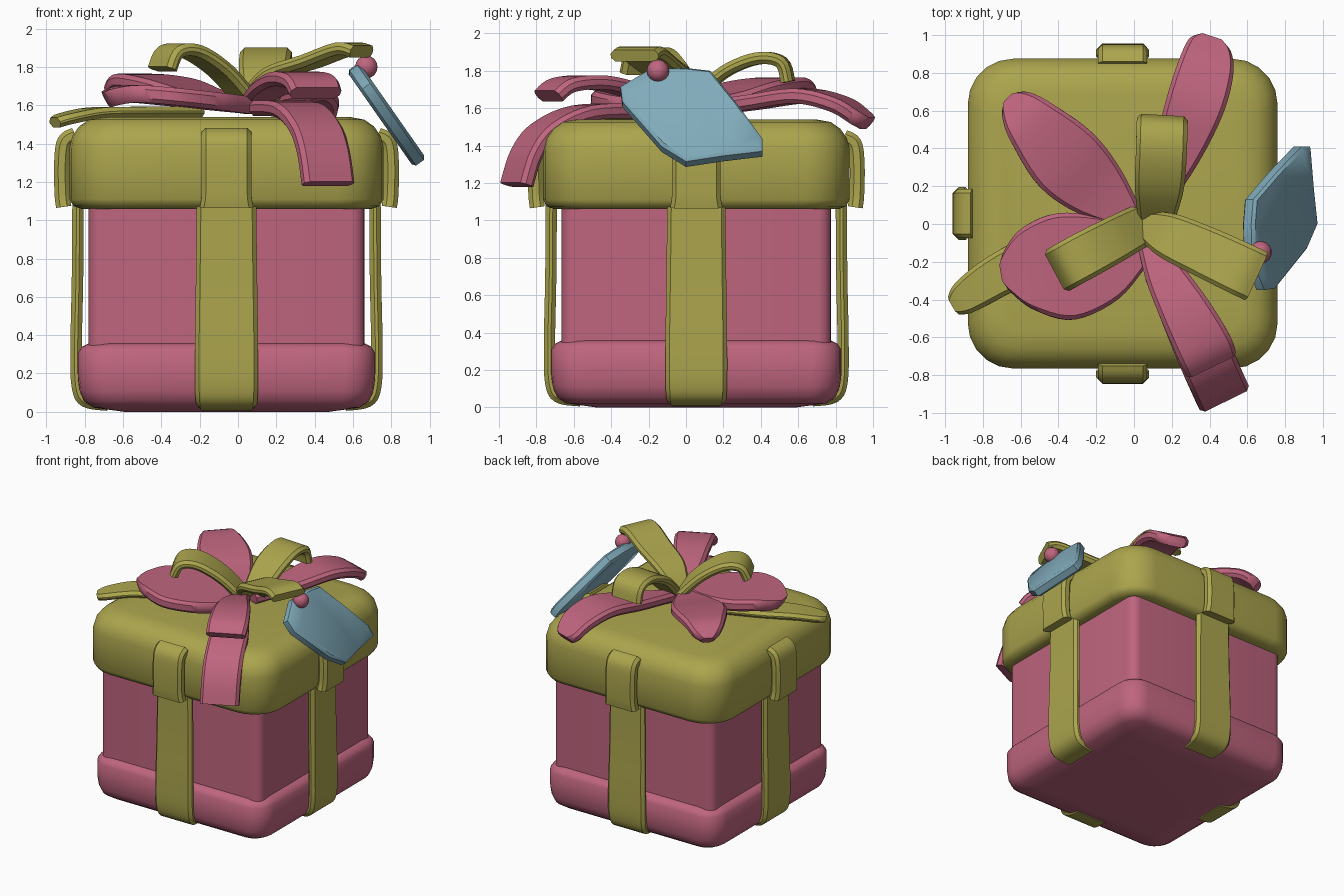
import bpy, bmesh, math
from mathutils import Vector

if "Cube" in bpy.data.objects:
    bpy.data.objects.remove(bpy.data.objects["Cube"])

CX, CY = -0.06, 0.055          # box centre in plan


def material(name, rgb):
    m = bpy.data.materials.new(name)
    m.diffuse_color = (*rgb, 1)
    m.use_nodes = True
    m.node_tree.nodes["Principled BSDF"].inputs["Base Color"].default_value = m.diffuse_color
    return m


PINK = material("rose_pink", (0.52, 0.13, 0.21))
OLIVE = material("olive_yellow", (0.41, 0.375, 0.075))
BLUE = material("dusty_blue", (0.22, 0.41, 0.50))


def finish(bm, name, mat, angle=40):
    bmesh.ops.recalc_face_normals(bm, faces=bm.faces)
    me = bpy.data.meshes.new(name)
    bm.to_mesh(me)
    bm.free()
    me.materials.append(mat)
    ob = bpy.data.objects.new(name, me)
    bpy.context.collection.objects.link(ob)
    bpy.ops.object.select_all(action='DESELECT')
    ob.select_set(True)
    bpy.context.view_layer.objects.active = ob
    bpy.ops.object.shade_smooth_by_angle(angle=math.radians(angle))
    return ob


def loft(name, rings, mat, angle=40):
    """Skin closed rings of points and cap both ends."""
    bm = bmesh.new()
    vs = [[bm.verts.new(p) for p in r] for r in rings]
    n = len(vs[0])
    for a, b in zip(vs, vs[1:]):
        for i in range(n):
            j = (i + 1) % n
            bm.faces.new((a[i], a[j], b[j], b[i]))
    bm.faces.new(vs[0])
    bm.faces.new(vs[-1])
    return finish(bm, name, mat, angle)


def rounded_block(name, half, radius, profile, mat):
    """Rounded square lofted through (inset, z) steps."""
    rings = []
    for inset, z in profile:
        r, c = max(radius - inset * 0.5, 0.03), half - inset
        ring = []
        for q in range(4):
            mid = math.pi / 4 + q * math.pi / 2
            sx, sy = math.copysign(1, math.cos(mid)), math.copysign(1, math.sin(mid))
            for k in range(6):
                a = q * math.pi / 2 + k * math.pi / 10
                ring.append((CX + sx * (c - r) + r * math.cos(a),
                             CY + sy * (c - r) + r * math.sin(a), z))
        rings.append(ring)
    return loft(name, rings, mat)


def spline(pts, steps=5):
    """Catmull-Rom through tuples of any length."""
    P = [pts[0]] + list(pts) + [pts[-1]]
    out = []
    for i in range(1, len(P) - 2):
        for s in range(steps):
            t = s / steps
            out.append([0.5 * (2 * b + (c - a) * t + (2 * a - 5 * b + 4 * c - d) * t * t
                               + (3 * b - a - 3 * c + d) * t ** 3)
                        for a, b, c, d in zip(*P[i - 1:i + 3])])
    out.append(list(pts[-1]))
    return out


def strap(name, pts, thick, mat, side=None):
    """Ribbon along (x, y, z, width) points with bevelled edges."""
    S = spline(pts)
    C = [Vector(p[:3]) for p in S]
    if side is None:
        d = C[-1] - C[0]
        side = Vector((-d.y, d.x, 0)).normalized()
    rings = []
    for i, p in enumerate(C):
        t = (C[min(i + 1, len(C) - 1)] - C[max(i - 1, 0)]).normalized()
        nrm = t.cross(side).normalized()
        w, h = S[i][3] / 2, thick / 2
        b = min(0.022, w * 0.5)
        sec = [(w, h - b), (w - b, h), (b - w, h), (-w, h - b),
               (-w, b - h), (b - w, -h), (w - b, -h), (w, b - h)]
        rings.append([p + side * u + nrm * v for u, v in sec])
    return loft(name, rings, mat)


# Box body, base band and lid
rounded_block("box_body", 0.72, 0.07, [(0, 0.2), (0, 1.1)], PINK)
rounded_block("box_base", 0.775, 0.16,
              [(0.24, 0.0), (0.08, 0.022), (0.03, 0.055), (0.008, 0.11),
               (0.0, 0.18), (0.0, 0.31), (0.02, 0.34), (0.06, 0.36)], PINK)
rounded_block("box_lid", 0.82, 0.24,
              [(0.06, 1.06), (0.02, 1.075), (0.0, 1.11), (0.0, 1.38), (0.015, 1.44),
               (0.05, 1.49), (0.10, 1.525), (0.18, 1.54)], OLIVE)

# Wrapping ribbons and their folded tabs on the lid, one per side
for k, side_name in enumerate(("front", "right", "back", "left")):
    a = -math.pi / 2 + k * math.pi / 2
    out = Vector((round(math.cos(a)), round(math.sin(a)), 0))
    side = Vector((-out.y, out.x, 0))

    def around(profile):
        return [(CX + out.x * r, CY + out.y * r, z, w) for r, z, w in profile]
    strap(side_name + "_ribbon",
          around([(0.775, 1.12, 0.31), (0.778, 0.7, 0.32), (0.785, 0.35, 0.33),
                  (0.78, 0.14, 0.33), (0.74, 0.055, 0.32), (0.62, 0.035, 0.30)]),
          0.06, OLIVE, side)
    strap(side_name + "_lid_tab",
          around([(0.85, 1.07, 0.28), (0.858, 1.14, 0.26), (0.86, 1.3, 0.26),
                  (0.845, 1.41, 0.26), (0.79, 1.445, 0.26)]),
          0.08, OLIVE, side)

# Lower pink bow petals
strap("bow_petal_back_left",
      [(0.02, 0.0, 1.60, 0.10), (-0.18, 0.17, 1.64, 0.32), (-0.36, 0.34, 1.70, 0.40),
       (-0.54, 0.53, 1.725, 0.30), (-0.62, 0.62, 1.69, 0.20), (-0.65, 0.65, 1.66, 0.10)],
      0.08, PINK)
strap("bow_petal_front_left",
      [(0.06, -0.13, 1.60, 0.16), (-0.12, -0.18, 1.62, 0.44), (-0.36, -0.225, 1.645, 0.57),
       (-0.55, -0.24, 1.66, 0.45), (-0.65, -0.25, 1.645, 0.26), (-0.685, -0.255, 1.63, 0.12)],
      0.09, PINK)
strap("bow_petal_back_right",
      [(0.10, 0.05, 1.59, 0.10), (0.22, 0.35, 1.63, 0.24), (0.32, 0.62, 1.665, 0.31),
       (0.38, 0.82, 1.62, 0.30), (0.40, 0.93, 1.55, 0.24), (0.405, 0.97, 1.52, 0.15)],
      0.08, PINK)
strap("bow_loop_front_right",
      [(0.05, 0.0, 1.59, 0.10), (0.15, -0.24, 1.68, 0.20), (0.27, -0.46, 1.735, 0.27),
       (0.37, -0.65, 1.725, 0.30), (0.405, -0.735, 1.665, 0.29)],
      0.075, PINK)
strap("bow_tail_front",
      [(0.15, -0.25, 1.585, 0.20), (0.31, -0.55, 1.575, 0.28), (0.40, -0.75, 1.485, 0.29),
       (0.445, -0.85, 1.36, 0.29), (0.47, -0.905, 1.19, 0.29)],
      0.08, PINK)

# Yellow tail lying on the lid
strap("bow_tail_left",
      [(-0.2, 0.02, 1.565, 0.10), (-0.55, -0.18, 1.565, 0.22), (-0.75, -0.29, 1.56, 0.22),
       (-0.9, -0.39, 1.53, 0.18), (-0.955, -0.43, 1.51, 0.11)],
      0.055, OLIVE)

# Upper yellow bow loops
strap("top_loop_left",
      [(0.05, 0.0, 1.62, 0.22), (-0.09, -0.075, 1.78, 0.24), (-0.24, -0.155, 1.88, 0.25),
       (-0.35, -0.215, 1.88, 0.25), (-0.395, -0.24, 1.79, 0.25)],
      0.065, OLIVE)
strap("top_loop_back",
      [(0.12, 0.04, 1.64, 0.20), (0.135, 0.2, 1.79, 0.26), (0.145, 0.38, 1.865, 0.27),
       (0.148, 0.51, 1.845, 0.27), (0.15, 0.545, 1.74, 0.27)],
      0.065, OLIVE)
strap("top_loop_right",
      [(0.05, 0.0, 1.63, 0.14), (0.18, -0.06, 1.76, 0.24), (0.38, -0.15, 1.83, 0.27),
       (0.56, -0.235, 1.895, 0.28), (0.645, -0.275, 1.88, 0.28)],
      0.065, OLIVE)

# Hanging gift tag: outline in (y, z), tilted outwards
outline = [(-0.35, 1.70), (-0.19, 1.795), (0.0, 1.80), (0.13, 1.785), (0.28, 1.60),
           (0.41, 1.42), (0.41, 1.355), (0.2, 1.33), (0.0, 1.30), (-0.13, 1.38), (-0.34, 1.62)]
normal = Vector((0.81, 0, 0.58))
mid = Vector((0.77, 0.04, 1.56))
rings = []
for off, scale in ((-0.04, 0.94), (-0.025, 1), (0.025, 1), (0.04, 0.94)):
    rings.append([mid + (Vector((0.60 + (1.80 - z) * 0.70, y, z)) - mid) * scale
                  + normal * off for y, z in outline])
loft("gift_tag", rings, BLUE)

# Knot holding the tag
bm = bmesh.new()
bmesh.ops.create_uvsphere(bm, u_segments=14, v_segments=8, radius=0.06)
bmesh.ops.translate(bm, verts=bm.verts, vec=(0.67, -0.15, 1.80))
finish(bm, "tag_knot", PINK)
